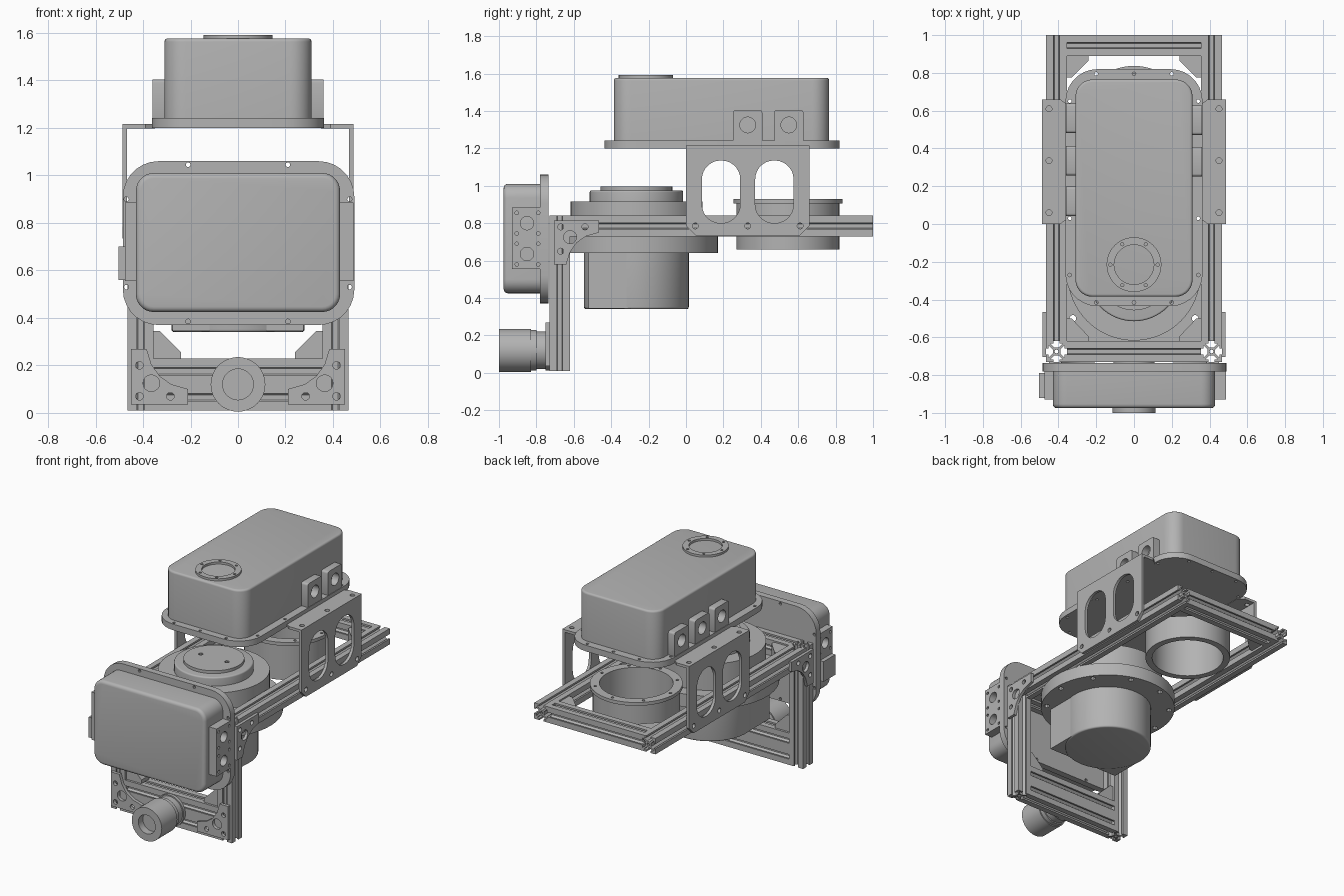
import bpy, bmesh
from math import sin, cos, pi

if "Cube" in bpy.data.objects:
    bpy.data.objects.remove(bpy.data.objects["Cube"])

metal = bpy.data.materials.new("light_grey_metal")
metal.use_nodes = True
metal.diffuse_color = (0.45, 0.45, 0.45, 1)
metal.node_tree.nodes["Principled BSDF"].inputs["Base Color"].default_value = metal.diffuse_color


# ---- outline helpers -------------------------------------------------
def circle(u, v, r, n=32):
    return [(u + r * cos(2 * pi * i / n), v + r * sin(2 * pi * i / n)) for i in range(n)]


def rrect(u0, u1, v0, v1, r, n=7):
    pts = []
    corners = [(u1 - r, v1 - r), (u0 + r, v1 - r), (u0 + r, v0 + r), (u1 - r, v0 + r)]
    for k, (u, v) in enumerate(corners):
        for i in range(n + 1):
            a = pi / 2 * (k + i / n)
            pts.append((u + r * cos(a), v + r * sin(a)))
    return pts


def box(u0, u1, v0, v1):
    return [(u0, v0), (u1, v0), (u1, v1), (u0, v1)]


def solid(name, outlines, w0, w1, axis, round_end=None, r=0.02, side=1):
    """Extrude outlines (first is outer, the others are holes) along an axis."""
    cu = bpy.data.curves.new(name, "CURVE")
    cu.dimensions, cu.fill_mode, cu.extrude = "2D", "BOTH", (w1 - w0) / 2
    for pts in outlines:
        sp = cu.splines.new("POLY")
        sp.points.add(len(pts) - 1)
        for p, (u, v) in zip(sp.points, pts):
            p.co = (u, v, 0, 1)
        sp.use_cyclic_u = True
    tmp = bpy.data.objects.new(name + "_tmp", cu)
    bpy.context.collection.objects.link(tmp)
    dg = bpy.context.evaluated_depsgraph_get()
    me = bpy.data.meshes.new_from_object(tmp.evaluated_get(dg))
    bpy.data.objects.remove(tmp)
    bm = bmesh.new()
    bm.from_mesh(me)
    bmesh.ops.remove_doubles(bm, verts=bm.verts, dist=1e-5)
    if round_end is not None:
        bmesh.ops.dissolve_limit(bm, angle_limit=0.01, verts=bm.verts, edges=bm.edges)
        h = (w1 - w0) / 2 * round_end
        rim = [e for e in bm.edges if all(abs(v.co.z - h) < 1e-4 for v in e.verts)]
        bmesh.ops.bevel(bm, geom=rim, offset=r, segments=4, profile=0.5, affect="EDGES")
    for v in bm.verts:
        a, b, c = v.co.x, v.co.y, v.co.z + (w0 + w1) / 2
        x, y, z = {"x": (c, a, b), "y": (a, c, b), "z": (a, b, c)}[axis]
        v.co = (x * side, y, z)
    bmesh.ops.recalc_face_normals(bm, faces=bm.faces)
    bm.to_mesh(me)
    bm.free()
    me.name = name
    me.materials.clear()
    me.materials.append(metal)
    ob = bpy.data.objects.new(name, me)
    bpy.context.collection.objects.link(ob)
    bpy.ops.object.select_all(action="DESELECT")
    ob.select_set(True)
    bpy.context.view_layer.objects.active = ob
    bpy.ops.object.shade_smooth_by_angle(angle=0.6)
    return ob


def pair(name, *args, **kw):
    for side, label in ((1, "left_"), (-1, "right_")):
        solid(label + name, *args, side=side, **kw)


def slotted(name, u, v, w0, w1, axis, both=False):
    """Square T-slot extrusion centred on (u, v)."""
    quarter = [(.055, -.055), (.055, -.016), (.043, -.016), (.043, -.034), (.02, -.011),
               (.02, .011), (.043, .034), (.043, .016), (.055, .016)]
    pts = []
    for k in range(4):
        c, s = (1, 0, -1, 0)[k], (0, 1, 0, -1)[k]
        pts += [(u + a * c - b * s, v + a * s + b * c) for a, b in quarter]
    (pair if both else solid)(name, [pts, circle(u, v, .01, 10)], w0, w1, axis)


def corner_plate(u, v, su, sv):
    """Concave corner bracket outline with bolt holes."""
    shape = [(0, 0), (.24, 0), (.24, .065), (.17, .085), (.12, .12), (.085, .17), (.065, .235), (0, .235)]
    holes = [(.085, .09, .035), (.035, .035, .016), (.035, .165, .016), (.165, .035, .016)]
    return [[(u + su * a, v + sv * b) for a, b in shape]] + \
           [circle(u + su * a, v + sv * b, r, 16) for a, b, r in holes]


# ---- extrusion frame -------------------------------------------------
RX, RZ, PY = .41, .785, -.675
slotted("side_rail", RX, RZ, -.62, 1.0, "y", both=True)
slotted("front_post", RX, PY, .01, .84, "z", both=True)
slotted("rear_crossbar", .945, RZ, -.355, .355, "x")
slotted("front_crossbar", PY, RZ, -.355, .355, "x")
slotted("lower_crossbar_bottom", PY, .065, -.355, .355, "x")
slotted("lower_crossbar_top", PY, .175, -.355, .355, "x")

# corner gussets and bracket plates
pair("rear_gusset", [[(.355, .89), (.355, .775), (.33, .775), (.24, .865), (.24, .89)]], .745, .83, "z")
pair("front_gusset", [[(.355, -.62), (.355, -.5), (.33, -.5), (.24, -.595), (.24, -.62)]], .745, .83, "z")
pair("lower_gusset", [[(.355, .23), (.355, .345), (.33, .345), (.24, .255), (.24, .23)]], -.715, -.635, "y")
pair("front_corner_plate", corner_plate(.45, .035, -1, 1), -.752, -.73, "y")
pair("side_corner_plate", corner_plate(-.705, .815, 1, -1), .465, .485, "x")

# ---- front housing ---------------------------------------------------
bolts = [(s * a, b) for s in (1, -1) for a, b in ((.21, 1.045), (.21, .385), (.47, .9), (.47, .53))]
solid("front_housing_flange", [rrect(-.485, .49, .37, 1.06, .15)] + [circle(a, b, .01, 10) for a, b in bolts],
      -.78, -.735, "y")
solid("front_housing_body", [rrect(-.43, .43, .425, 1.01, .075)], -.975, -.77, "y", round_end=-1, r=.022)
lug = [box(-.93, -.74, .555, .885)]
for z in (.635, .8):
    lug.append(circle(-.85, z, .036, 20))
    lug += [circle(y, z + d, .01, 8) for y in (-.905, -.79) for d in (-.055, .055)]
solid("front_housing_left_lug", lug, .42, .487, "x")
solid("front_housing_right_lug", lug, .42, .475, "x", side=-1)
solid("front_housing_connector", [box(-.92, -.79, .56, .7)], .47, .503, "x", side=-1)

# ---- lens ------------------------------------------------------------
for name, r, hole, y0, y1 in (("lens_barrel", .115, .065, -1.0, -.83), ("lens_collar", .108, .06, -.83, -.8),
                              ("lens_mount", .1, .05, -.8, -.75), ("lens_base", .108, .05, -.75, -.73)):
    solid(name, [circle(0, .12, r, 48), circle(0, .12, hole)], y0, y1, "y")
solid("lens_glass", [circle(0, .12, .066)], -.95, -.94, "y")

# ---- upper housing ---------------------------------------------------
rim = [(s * .34, y) for s in (1, -1) for y in (-.27, .03, .34, .65)] + \
      [(x, y) for x in (-.2, 0, .2) for y in (-.415, .795)]
solid("upper_housing_flange", [rrect(-.363, .363, -.435, .82, .17)] + [circle(a, b, .01, 8) for a, b in rim],
      1.2, 1.242, "z")
solid("upper_housing_body", [rrect(-.31, .31, -.385, .765, .09)], 1.21, 1.577, "z", round_end=1, r=.014)
ring = [circle(0, -.215, .145, 48), circle(0, -.215, .105, 48)]
ring += [circle(.125 * cos(k * pi / 3), -.215 + .125 * sin(k * pi / 3), .009, 8) for k in range(6)]
solid("upper_port_ring", ring, 1.57, 1.592, "z")
for side, spots in ((1, (.33, .55)), (-1, (.12, .335, .56))):
    for y in spots:
        solid("upper_housing_lug", [rrect(y - .078, y + .078, 1.23, 1.405, .014, 3), circle(y, 1.325, .042)],
              .3, .36, "x", side=side)

# ---- side support brackets -------------------------------------------
plate = [[(.05, .735), (.61, .735), (.66, .785), (.66, 1.215), (0, 1.215), (0, .785)]]
plate += [rrect(y, y + .205, .8, 1.135, .1) for y in (.085, .37)]
plate += [circle(y, .785, .016, 12) for y in (.05, .33, .61)]
pair("support_plate", plate, .467, .487, "x")
shelf = [[(.35, .03), (.39, 0), (.487, 0), (.487, .66), (.39, .66), (.35, .63)]]
shelf += [circle(.45, y, .016, 12) for y in (.06, .335, .61)]
pair("support_shelf", shelf, 1.198, 1.216, "z")

# ---- central round unit ----------------------------------------------
CY = -.265
disc = [circle(0, CY, .435, 64)]
disc += [circle(.4 * cos(k * pi / 5), CY + .4 * sin(k * pi / 5), .018, 10) for k in range(10)]
solid("round_unit_flange", disc, .64, .73, "z")
solid("round_unit_barrel", [circle(0, CY, .28, 64)], .34, .65, "z", round_end=-1, r=.012)
pair("round_unit_block", [box(.12, .275, -.52, -.3)], .345, .64, "z")
solid("round_unit_collar", [circle(0, CY, .352, 64)], .72, .915, "z")
solid("round_unit_step", [circle(0, CY, .25, 64)], .9, .975, "z", round_end=1, r=.01)
solid("round_unit_cap", [circle(0, CY, .192, 48), circle(-.1, CY, .015, 10), circle(.1, CY, .015, 10)],
      .97, .995, "z")

# ---- rear open ring --------------------------------------------------
RY = .545
solid("rear_ring_tube", [circle(0, RY, .275, 64), circle(0, RY, .232, 64)], .66, .92, "z")
lip = [circle(0, RY, .292, 64), circle(0, RY, .232, 64)]
lip += [circle(.262 * cos(k * pi / 4), RY + .262 * sin(k * pi / 4), .01, 8) for k in range(8)]
solid("rear_ring_lip", lip, .905, .928, "z")
